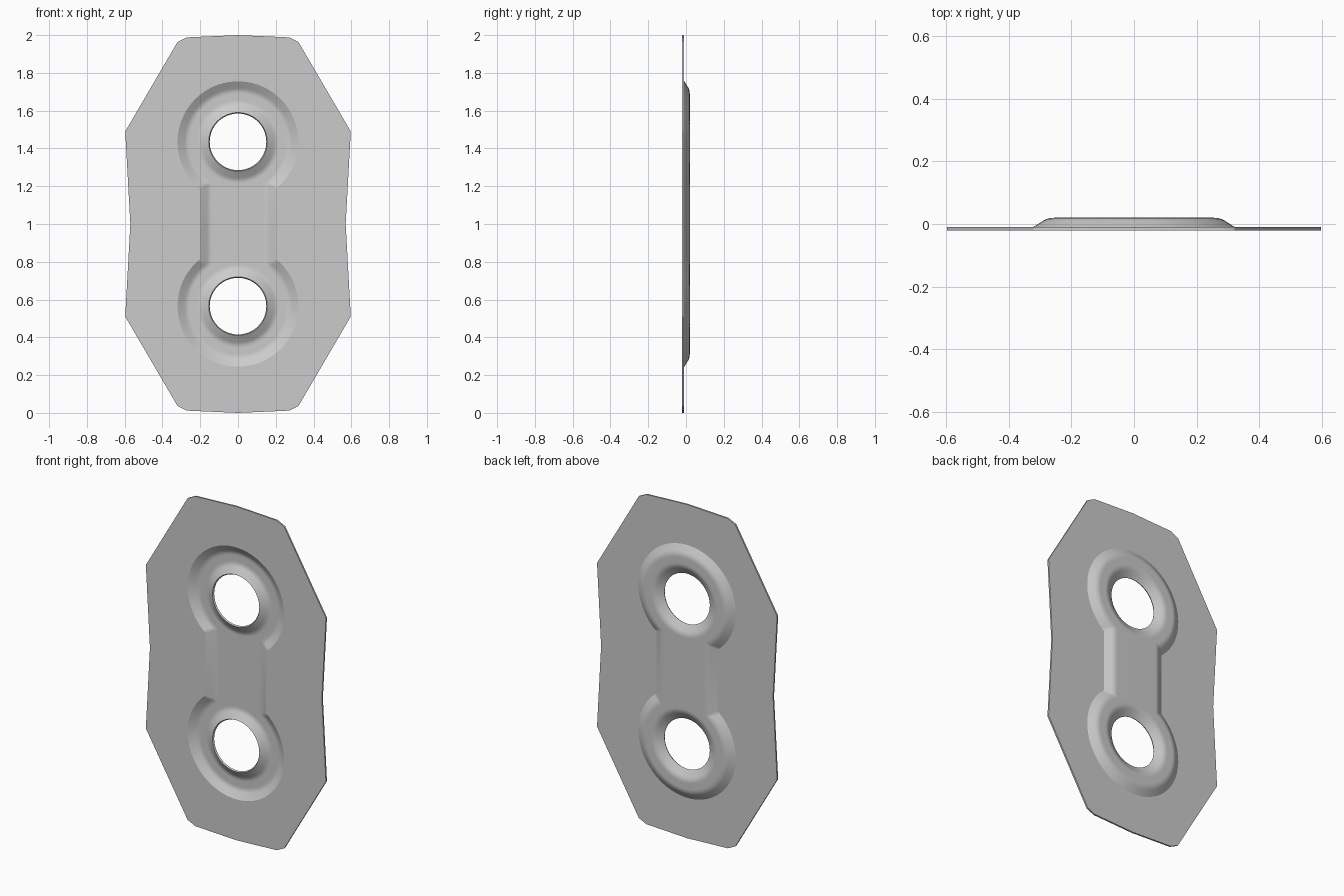
import bpy, bmesh
from math import sin, cos, acos, pi, radians

cube = bpy.data.objects.get("Cube")
if cube:
    bpy.data.objects.remove(cube, do_unlink=True)

HOLE_Z = 0.435      # hole centre above the middle of the plate
FRONT = -0.02       # front face of the sheet
THICK = 0.01
ARC = 32            # segments per half circle

# (distance, depth) steps of the pressed wall, from rim to flat floor
WALL = [(0, 0), (0.036, 0.022), (0.045, 0.0265), (0.054, 0.029), (0.065, 0.03)]

bm = bmesh.new()


def arc(radius, end, depth):
    """Points around the hole centre, from the top down to the end angle."""
    steps = [pi / 2 + (end - pi / 2) * i / ARC for i in range(ARC + 1)]
    return [bm.verts.new((0 if abs(cos(a)) < 1e-6 else radius * cos(a),
                          FRONT + depth, HOLE_Z + radius * sin(a))) for a in steps]


def keyhole(inset, depth):
    """A quarter of the dumbbell outline: an arc, then the straight bar side."""
    radius, half = 0.32 - inset, 0.2 - inset
    return (arc(radius, -acos(half / radius), depth)
            + [bm.verts.new((half, FRONT + depth, 0))])


def bridge(rows):
    for a, b in zip(rows, rows[1:]):
        for i in range(len(a) - 1):
            bm.faces.new((a[i], a[i + 1], b[i + 1], b[i]))


# Pressed wall and the lip that returns to plate level at the hole
wall = [keyhole(d, h) for d, h in WALL]
lip = [arc(0.155 + d, -pi / 2, h) for d, h in WALL]
bridge(wall)
bridge(lip)

# Flat floor between the wall and the lip
middle = bm.verts.new((0, FRONT + WALL[-1][1], 0))
bm.faces.new(wall[-1] + [middle] + lip[-1][::-1])

# Flat plate out to its angular outline
outline = [(0, 1), (0.27, 0.988), (0.32, 0.964), (0.597, 0.49), (0.57, 0)]
bm.faces.new([bm.verts.new((x, FRONT, z)) for x, z in outline] + wall[0][::-1])

# Every face looks forward, so the sheet thickens backward
bm.normal_update()
bmesh.ops.reverse_faces(bm, faces=[f for f in bm.faces if f.normal.y > 0])

mesh = bpy.data.meshes.new("pressed_plate")
bm.to_mesh(mesh)
bm.free()
plate = bpy.data.objects.new("pressed_plate", mesh)
bpy.context.collection.objects.link(plate)
plate.location.z = 1

# Quarter to whole, then sheet thickness
mirror = plate.modifiers.new("Mirror", 'MIRROR')
mirror.use_axis = (True, False, True)
solid = plate.modifiers.new("Solidify", 'SOLIDIFY')
solid.thickness = THICK
solid.offset = -1

# Plain grey metal
grey = bpy.data.materials.new("grey_metal")
grey.use_nodes = True
colour = (0.6, 0.6, 0.6, 1)
grey.diffuse_color = colour
grey.node_tree.nodes["Principled BSDF"].inputs["Base Color"].default_value = colour
mesh.materials.append(grey)

# Smooth bends, crisp sheet edges
bpy.ops.object.select_all(action='DESELECT')
plate.select_set(True)
bpy.context.view_layer.objects.active = plate
bpy.ops.object.convert(target='MESH')
bpy.ops.object.shade_smooth_by_angle(angle=radians(30))
normals = plate.modifiers.new("Weighted Normal", 'WEIGHTED_NORMAL')
normals.keep_sharp = True
